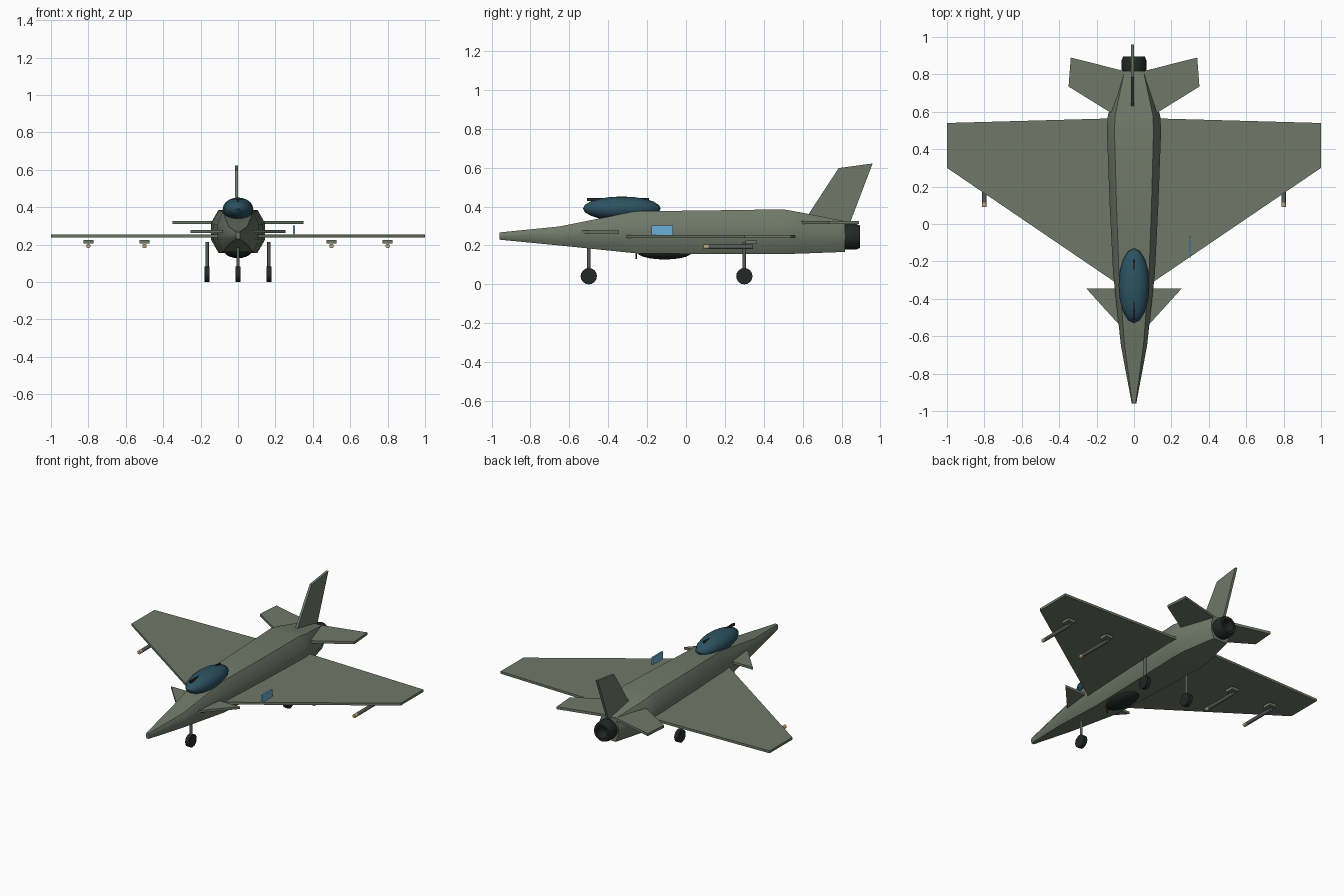
import bpy, bmesh, math
from mathutils import Matrix

if "Cube" in bpy.data.objects:
    bpy.data.objects.remove(bpy.data.objects["Cube"])


def material(name, rgb):
    m = bpy.data.materials.new(name)
    m.diffuse_color = (*rgb, 1)
    m.use_nodes = True
    m.node_tree.nodes["Principled BSDF"].inputs["Base Color"].default_value = m.diffuse_color
    return m


GREEN = material("grey_green", (0.16, 0.19, 0.14))
DARK = material("dark_rubber", (0.018, 0.02, 0.02))
METAL = material("strut_metal", (0.10, 0.11, 0.10))
GLASS = material("canopy_glass", (0.025, 0.085, 0.12))
TAN = material("tan_tip", (0.50, 0.38, 0.20))
BLUE = material("light_blue", (0.15, 0.43, 0.68))


def finish(name, bm, mat, smooth=None):
    bmesh.ops.recalc_face_normals(bm, faces=bm.faces[:])
    me = bpy.data.meshes.new(name)
    bm.to_mesh(me)
    bm.free()
    ob = bpy.data.objects.new(name, me)
    bpy.context.collection.objects.link(ob)
    me.materials.append(mat)
    if smooth:
        bpy.ops.object.select_all(action='DESELECT')
        ob.select_set(True)
        bpy.context.view_layer.objects.active = ob
        bpy.ops.object.shade_smooth_by_angle(angle=math.radians(smooth))
    return ob


def loft(name, rings, mat, smooth=None, closed=False):
    """Bridge consecutive rings of points; cap the ends unless closed."""
    bm = bmesh.new()
    loops = [[bm.verts.new(p) for p in r] for r in rings]
    n = len(loops[0])
    pairs = list(zip(loops, loops[1:])) + ([(loops[-1], loops[0])] if closed else [])
    for a, b in pairs:
        for i in range(n):
            bm.faces.new((a[i], a[(i + 1) % n], b[(i + 1) % n], b[i]))
    if not closed:
        bm.faces.new(loops[0])
        bm.faces.new(loops[-1])
    return finish(name, bm, mat, smooth)


def plate(name, outline, z0, z1, side=1):
    return loft(name, [[(side * x, y, z) for x, y in outline] for z in (z0, z1)], GREEN)


def box(name, lo, hi, mat):
    bm = bmesh.new()
    size = [b - a for a, b in zip(lo, hi)]
    mid = [(a + b) / 2 for a, b in zip(lo, hi)]
    bmesh.ops.create_cube(bm, size=1, matrix=Matrix.Translation(mid) @ Matrix.Diagonal((*size, 1)))
    return finish(name, bm, mat)


def rod(name, centre, axis, r, length, mat, sides=12, r2=None):
    rot = {'X': Matrix.Rotation(math.pi / 2, 4, 'Y'),
           'Y': Matrix.Rotation(math.pi / 2, 4, 'X'), 'Z': Matrix()}[axis]
    bm = bmesh.new()
    bmesh.ops.create_cone(bm, cap_ends=True, segments=sides, radius1=r,
                          radius2=r if r2 is None else r2, depth=length,
                          matrix=Matrix.Translation(centre) @ rot)
    return finish(name, bm, mat, 35)


def ellipsoid(name, centre, radii, mat):
    bm = bmesh.new()
    bmesh.ops.create_uvsphere(bm, u_segments=16, v_segments=10, radius=1,
                              matrix=Matrix.Translation(centre) @ Matrix.Diagonal((*radii, 1)))
    return finish(name, bm, mat, 40)


# fuselage: octagonal sections (y, half width, bottom, top)
octagon = [(1, .38), (.72, 1), (-.72, 1), (-1, .38), (-1, -.38), (-.72, -1), (.72, -1), (1, -.38)]
stations = [(-.96, .012, .23, .267), (-.65, .07, .20, .298), (-.26, .112, .16, .376),
            (.10, .13, .156, .38), (.50, .145, .156, .386), (.58, .14, .158, .372),
            (.818, .07, .167, .325)]
loft("fuselage", [[(w * u, y, (b + t) / 2 + (t - b) / 2 * v) for u, v in octagon]
                  for y, w, b, t in stations], GREEN, 50)

# hollow exhaust nozzle
profile = [(.80, .06), (.825, .066), (.875, .066), (.895, .058), (.895, .04), (.82, .036)]
loft("exhaust_nozzle", [[(r * math.cos(a * math.pi / 8), y, .245 + r * math.sin(a * math.pi / 8))
                         for a in range(16)] for y, r in profile], DARK, 35)

# canopy, its centre rail, belly pod and small probe
ellipsoid("canopy", (0, -.33, .39), (.082, .20, .062), GLASS)
box("canopy_rail", (-.006, -.51, .43), (.006, -.19, .445), DARK)
ellipsoid("belly_pod", (0, -.11, .165), (.072, .14, .037), DARK)
rod("belly_probe", (0, -.255, .148), 'Z', .004, .036, DARK, 8)

# flying surfaces, both sides
for s, side in ((1, "right"), (-1, "left")):
    plate(f"{side}_wing", [(.10, -.312), (1, .30), (1, .54), (.10, .565)], .238, .254, s)
    plate(f"{side}_canard", [(.06, -.56), (.255, -.345), (.06, -.345)], .262, .278, s)
    plate(f"{side}_tailplane", [(.06, .555), (.35, .735), (.338, .89), (.03, .812)], .31, .327, s)

# upright fin
fin = [(.62, .345), (.785, .598), (.96, .622), (.845, .32), (.63, .32)]
loft("tail_fin", [[(x, y, z) for y, z in fin] for x in (-.016, 0)], GREEN)

# stores under the wings
for x in (-.8, -.5, .5, .8):
    box("store_pylon", (x - .027, .305, .207), (x + .027, .365, .226), GREEN)
    rod("store_body", (x, .23, .193), 'Y', .012, .23, METAL)
    rod("store_tip", (x, .104, .193), 'Y', .012, .028, TAN)

# landing gear
for name, x, y in (("nose", 0, -.5), ("left_main", -.165, .3), ("right_main", .165, .3)):
    rod(f"{name}_strut", (x, y, .13), 'Z', .009, .17, METAL)
    rod(f"{name}_wheel", (x, y, .042), 'X', .042, .027, DARK, 16)

# blue panel standing on the right wing
box("blue_panel", (.294, -.178, .253), (.305, -.067, .302), BLUE)
